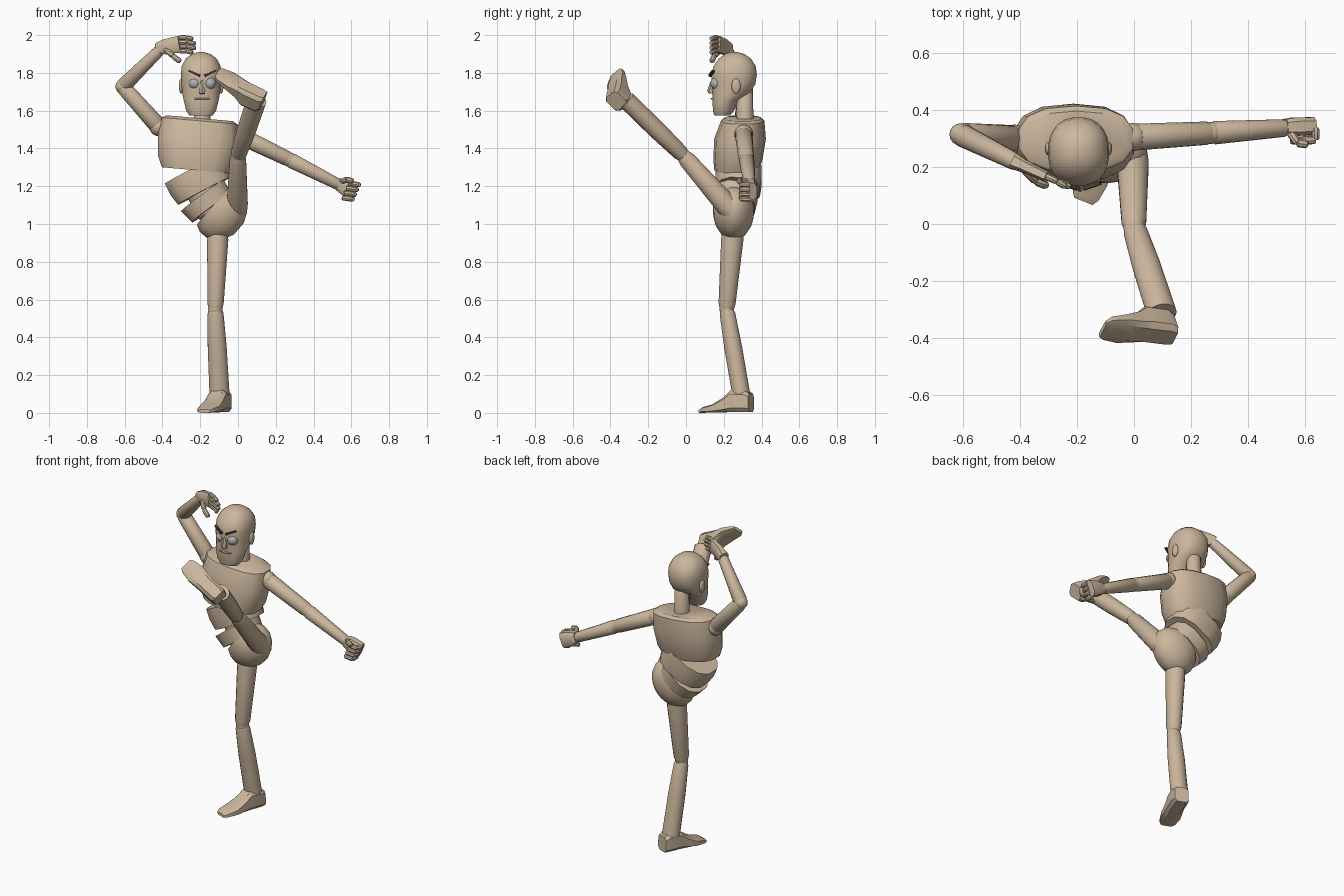
import bpy, bmesh, math
from mathutils import Vector as V

def material(name, col):
    m = bpy.data.materials.new(name)
    m.diffuse_color = (*col, 1)
    return m

TAN = material("tan", (0.60, 0.47, 0.34))
DARK = material("dark_brown", (0.07, 0.045, 0.03))
GREY = material("eye_grey", (0.42, 0.45, 0.47))
Y, Z = (0, 1, 0), (0, 0, 1)

def finish(name, bm, mat, angle):
    bmesh.ops.recalc_face_normals(bm, faces=bm.faces)
    me = bpy.data.meshes.new(name)
    bm.to_mesh(me)
    bm.free()
    ob = bpy.data.objects.new(name, me)
    bpy.context.collection.objects.link(ob)
    me.materials.append(mat)
    bpy.ops.object.select_all(action='DESELECT')
    ob.select_set(True)
    bpy.context.view_layer.objects.active = ob
    bpy.ops.object.shade_smooth_by_angle(angle=math.radians(angle))
    return ob

def loft(name, p, q, rings, up=Y, n=16, e=1.0, mat=TAN, angle=35):
    """Rings (t, half width, half depth, offset along up) from p to q."""
    p, q = V(p), V(q)
    d = (q - p).normalized()
    s = V(up).cross(d).normalized()
    u = d.cross(s)
    bm = bmesh.new()
    loops = []
    for t, rx, ry, *off in rings:
        c = p.lerp(q, t) + u * (off[0] if off else 0)
        loop = []
        for i in range(n):
            a = 2 * math.pi * (i + 0.5) / n
            x = math.copysign(abs(math.cos(a)) ** e, math.cos(a))
            y = math.copysign(abs(math.sin(a)) ** e, math.sin(a))
            loop.append(bm.verts.new(c + s * rx * x + u * ry * y))
        loops.append(loop)
    for a, b in zip(loops, loops[1:]):
        for i in range(n):
            j = (i + 1) % n
            bm.faces.new((a[i], a[j], b[j], b[i]))
    bm.faces.new(loops[0])
    bm.faces.new(loops[-1])
    return finish(name, bm, mat, angle)

def tube(name, p, q, r0, r1, n=14, up=Y):
    return loft(name, p, q, [(0, r0 * .8, r0 * .8), (.05, r0, r0), (.95, r1, r1), (1, r1 * .85, r1 * .85)], up, n)

def ball(name, c, r, mat=TAN, scale=(1, 1, 1)):
    bm = bmesh.new()
    bmesh.ops.create_uvsphere(bm, u_segments=16, v_segments=10, radius=r)
    bmesh.ops.scale(bm, vec=scale, verts=bm.verts)
    bmesh.ops.translate(bm, vec=c, verts=bm.verts)
    return finish(name, bm, mat, 60)

# head: rings run from the chin to the crown
def head_ring(z, rx, front, back):
    return ((z - 1.575) / 0.335, rx, (back - front) / 2, (back + front) / 2)

loft("head", (-.195, 0, 1.575), (-.195, 0, 1.91), [head_ring(*r) for r in (
    (1.575, .062, .15, .235), (1.60, .08, .142, .255), (1.655, .093, .14, .275),
    (1.69, .10, .138, .335), (1.74, .105, .135, .368), (1.79, .108, .132, .376),
    (1.835, .104, .145, .37), (1.875, .083, .172, .345), (1.90, .05, .205, .31),
    (1.91, .015, .24, .275))], n=24, e=.88, angle=50)
tube("neck", (-.19, .312, 1.52), (-.19, .312, 1.70), .046, .042)

# face
for side in (-1, 1):
    x = -.189 + side * .04
    ball("eye", (x, .16, 1.745), .032, GREY)
    loft("eyebrow", (-.189 + side * .014, .128, 1.785), (-.189 + side * .072, .145, 1.812),
         [(0, .009, .014), (1, .006, .01)], n=4, mat=DARK)
    ball("ear", (-.195 + side * .106, .265, 1.73), .04, TAN, (.3, .6, 1))
loft("nose", (-.19, .142, 1.76), (-.19, .134, 1.69), [(0, .008, .01), (.8, .02, .024), (1, .016, .016)], n=6)
loft("mouth", (-.23, .142, 1.663), (-.15, .142, 1.663), [(0, .004, .006), (.5, .006, .012), (1, .004, .006)], n=6)

# torso: chest, two tilted waist blocks and the rounded pelvis
loft("chest", (-.203, .28, 1.56), (-.227, .28, 1.285), [
    (0, .18, .095, .022), (.05, .205, .115, .02), (.4, .217, .137, .006),
    (.8, .205, .13, -.005), (1, .18, .118, -.012)], n=14, e=.8)
loft("upper_waist", (-.24, .28, 1.29), (-.18, .275, 1.175),
     [(0, .17, .122), (.5, .172, .126), (1, .16, .12)], n=12, e=.8)
loft("lower_waist", (-.188, .26, 1.15), (-.14, .255, 1.085),
     [(0, .145, .122), (1, .132, .112)], n=12, e=.85)
loft("waist_core", (-.22, .28, 1.26), (-.12, .255, 1.07), [(0, .10, .09), (1, .10, .09)])
loft("pelvis", (-.135, .252, 1.095), (.005, .252, .975), [
    (0, .13, .105), (.2, .148, .11), (.45, .15, .105), (.7, .128, .088),
    (.88, .09, .06), (1, .04, .025)], n=20, angle=50)

# arms
def arm(side, shoulder, elbow, wrist):
    ball(side + "_shoulder", shoulder, .05)
    tube(side + "_upper_arm", shoulder, elbow, .047, .041)
    ball(side + "_elbow", elbow, .039)
    tube(side + "_forearm", elbow, wrist, .041, .031)

arm("right", (-.42, .30, 1.515), (-.61, .315, 1.728), (-.41, .215, 1.925))
arm("left", (-.005, .305, 1.475), (.27, .32, 1.342), (.54, .338, 1.205))

def finger(name, pts, r=.0125):
    for a, b in zip(pts, pts[1:]):
        loft(name, a, b, [(0, r * .8, r * .8), (.15, r, r), (.85, r, r), (1, r * .7, r * .7)], up=(.1, .3, 1), n=8)

# open right hand bent over the head
loft("right_palm", (-.425, .222, 1.93), (-.305, .165, 1.953),
     [(0, .03, .03), (.35, .024, .042), (1, .02, .046)], up=Z, n=8, e=.6)
loft("right_palm", (-.425, .222, 1.93), (-.305, .165, 1.953),
     [(0, .03, .03), (.35, .024, .04), (1, .018, .044)], up=Z, n=8, e=.6).name = "right_palm_core"
for i, reach in enumerate((.075, .09, .09, .075)):
    z = 1.987 - i * .024
    finger("right_finger", [(-.31, .168, z), (-.27, .15, z), (-.315 + reach, .132, z - .008)])
finger("right_thumb", [(-.385, .19, 1.925), (-.345, .15, 1.89), (-.305, .135, 1.86)], .015)

# left fist
loft("left_palm", (.53, .34, 1.21), (.625, .345, 1.172),
     [(0, .034, .03), (.35, .045, .034), (1, .05, .032)], n=8, e=.6)
for i in range(4):
    k = V((.638, .34, 1.208)) + V((-.011, 0, -.0255)) * i
    finger("left_finger", [k, k + V((.0, -.045, 0)), k + V((-.055, -.048, .008))], .014)
finger("left_thumb", [(.55, .32, 1.225), (.575, .285, 1.237), (.61, .28, 1.225)], .015)

# legs
def leg(side, hip, knee, ankle, heel, toe, sole_up):
    loft(side + "_thigh", hip, knee, [(0, .052, .055), (.15, .057, .06), (.93, .044, .046), (1, .036, .038)])
    ball(side + "_knee", knee, .038)
    loft(side + "_shin", knee, ankle, [(0, .036, .034), (.06, .043, .042), (.45, .051, .048), (1, .054, .048)])
    # foot: cross-sections run from heel to toe, resting on the sole
    loft(side + "_foot", heel, toe, [(t, w, h / 2, h / 2) for t, w, h in (
        (0, .043, .10), (.08, .052, .115), (.36, .052, .12), (.5, .054, .082),
        (.72, .06, .045), (.93, .05, .03), (1, .036, .018))], up=sole_up, n=8, e=.5, angle=25)

leg("right", (-.105, .25, .98), (-.12, .215, .55), (-.098, .292, .10),
    (-.072, .345, .004), (-.178, .08, 0), Z)
leg("left", (-.005, .25, 1.06), (0, -.012, 1.36), (.098, -.315, 1.655),
    (.145, -.405, 1.685), (-.108, -.375, 1.805), (-.22, .69, -.68))
